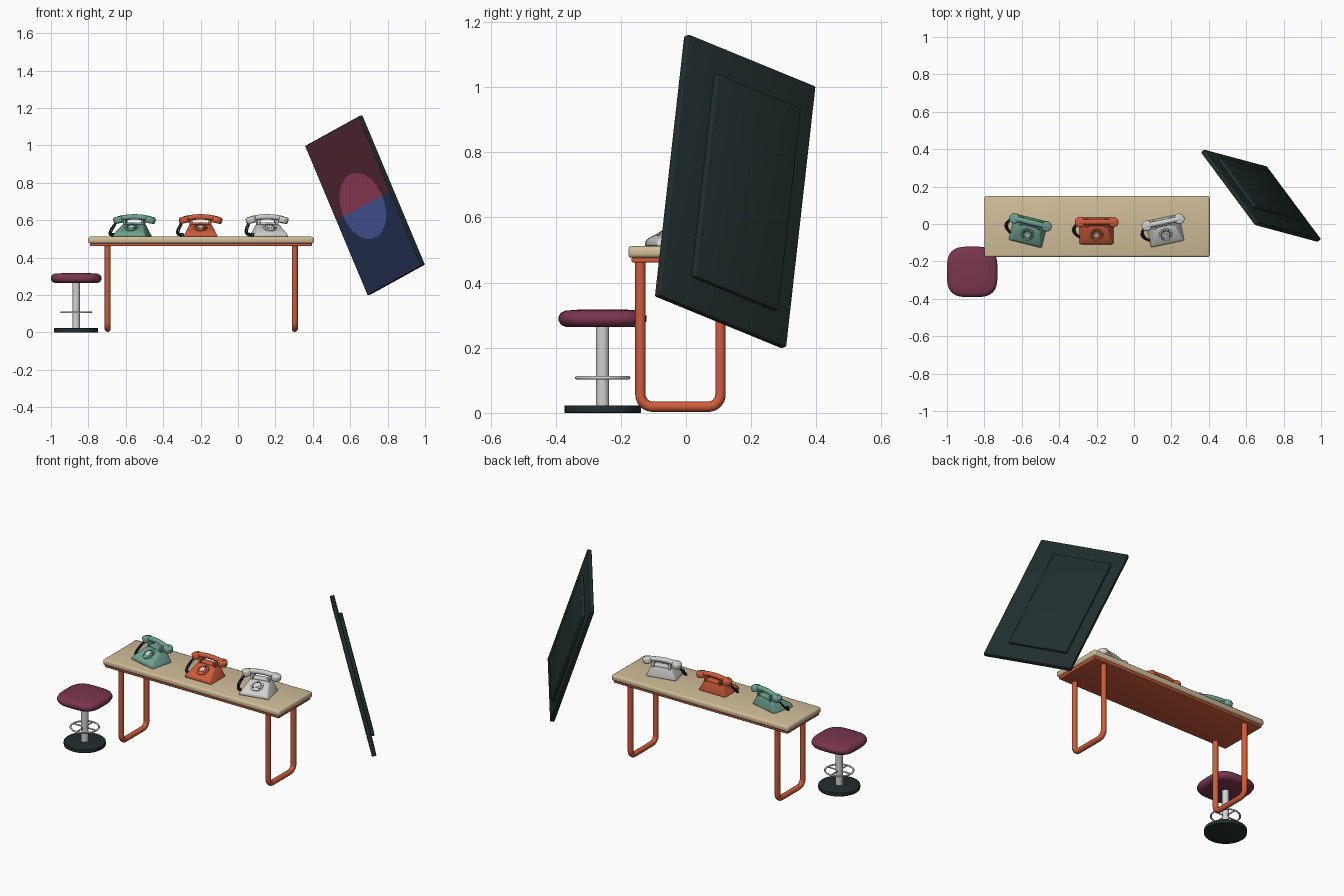
import bpy, bmesh, math
from mathutils import Matrix, Vector

cube = bpy.data.objects.get("Cube")
if cube:
    bpy.data.objects.remove(cube, do_unlink=True)


def material(name, *srgb):
    col = [c / 12.92 if c < 0.04 else ((c + 0.055) / 1.055) ** 2.4 for c in srgb] + [1]
    m = bpy.data.materials.new(name)
    m.use_nodes = True
    m.diffuse_color = col
    m.node_tree.nodes["Principled BSDF"].inputs["Base Color"].default_value = col
    return m


TEAL = material("teal", .43, .63, .56)
ORANGE = material("orange", .81, .36, .23)
WHITE = material("light grey", .82, .82, .81)
BEIGE = material("beige", .82, .74, .60)
PLUM = material("plum", .48, .21, .31)
DARK = material("dark green", .13, .18, .18)
MAROON = material("maroon", .37, .18, .23)
PINK = material("pink", .64, .27, .39)
NAVY = material("navy", .17, .22, .37)
BLUE = material("blue", .32, .40, .68)
I = Matrix.Identity(4)


def shade(ob):
    bpy.ops.object.select_all(action='DESELECT')
    ob.select_set(True)
    bpy.context.view_layer.objects.active = ob
    bpy.ops.object.shade_smooth_by_angle(angle=math.radians(40))


def finish(bm, name, mat, M=I, bevel=0, seg=3):
    bmesh.ops.recalc_face_normals(bm, faces=bm.faces)
    if bevel:
        edges = [e for e in bm.edges if e.calc_face_angle(0) > 0.5]
        bmesh.ops.bevel(bm, geom=edges, offset=bevel, segments=seg, profile=0.5,
                        affect='EDGES', clamp_overlap=True)
    bm.transform(M)
    me = bpy.data.meshes.new(name)
    bm.to_mesh(me)
    bm.free()
    me.materials.append(mat)
    ob = bpy.data.objects.new(name, me)
    bpy.context.collection.objects.link(ob)
    shade(ob)
    return ob


def box(name, lo, hi, mat, M=I, bevel=0):
    bm = bmesh.new()
    bmesh.ops.create_cube(bm, size=1)
    lo, hi = Vector(lo), Vector(hi)
    bm.transform(Matrix.Translation((lo + hi) / 2) @ Matrix.Diagonal((*(hi - lo), 1)))
    return finish(bm, name, mat, M, bevel)


def cylinder(name, r, z0, z1, mat, M=I, bevel=0, sides=32, r2=None):
    bm = bmesh.new()
    bmesh.ops.create_cone(bm, cap_ends=True, segments=sides, radius1=r,
                          radius2=r2 or r, depth=z1 - z0)
    bm.transform(Matrix.Translation((0, 0, (z0 + z1) / 2)))
    return finish(bm, name, mat, M, bevel)


def prism(name, outline, z0, z1, mat, M=I):
    bm = bmesh.new()
    face = bm.faces.new([bm.verts.new((x, y, z0)) for x, y in outline])
    new = bmesh.ops.extrude_face_region(bm, geom=[face])["geom"]
    for v in new:
        if isinstance(v, bmesh.types.BMVert):
            v.co.z = z1
    return finish(bm, name, mat, M)


def tube(name, points, r, mat, M=I, cyclic=False, res=3):
    cu = bpy.data.curves.new(name, 'CURVE')
    cu.dimensions = '3D'
    cu.bevel_depth = r
    cu.bevel_resolution = res
    cu.use_fill_caps = True
    sp = cu.splines.new('POLY')
    sp.points.add(len(points) - 1)
    for p, co in zip(sp.points, points):
        p.co = (*(M @ Vector(co)), 1)
    sp.use_cyclic_u = cyclic
    ob = bpy.data.objects.new(name, cu)
    bpy.context.collection.objects.link(ob)
    cu.materials.append(mat)
    bpy.ops.object.select_all(action='DESELECT')
    ob.select_set(True)
    bpy.context.view_layer.objects.active = ob
    bpy.ops.object.convert(target='MESH')
    shade(bpy.context.object)


def arc(cx, cy, r, a0, a1, n):
    return [(cx + r * math.cos(math.radians(a0 + (a1 - a0) * i / n)),
             cy + r * math.sin(math.radians(a0 + (a1 - a0) * i / n))) for i in range(n + 1)]


# Table top, apron and looped tube legs
box("table_top", (-.80, -.177, .476), (.405, .15, .512), BEIGE, bevel=.012)
box("table_apron", (-.79, -.167, .462), (.395, .14, .478), ORANGE, bevel=.004)
for side, x in (("right", -.697), ("left", .304)):
    loop = ([(-.14, .47)] + arc(-.102, .057, .038, 180, 270, 8)
            + arc(.068, .057, .038, 270, 360, 8) + [(.106, .47)])
    tube(side + "_leg_loop", [(x, y, z) for y, z in loop], .016, ORANGE, res=4)

# Stool: rounded-square cushion, column, foot ring and base
S = Matrix.Translation((-.865, -.256, 0))
cylinder("stool_base", .1175, 0, .023, DARK, S, bevel=.003)
cylinder("stool_column", .02, .02, .27, WHITE, S)
tube("stool_foot_ring", [(x, y, .108) for x, y in arc(0, 0, .08, 0, 360, 40)[:-1]],
     .005, WHITE, S, cyclic=True)
for name, d in (("foot_bar_x", (.08, 0)), ("foot_bar_y", (0, .08))):
    tube(name, [(-d[0], -d[1], .108), (d[0], d[1], .108)], .004, WHITE, S)


def rounded_square(r, z, n=48):
    pts = []
    for i in range(n):
        c, s = math.cos(math.tau * i / n), math.sin(math.tau * i / n)
        k = r / (abs(c) ** 3.4 + abs(s) ** 3.4) ** (1 / 3.4)
        pts.append((k * c, k * s, z))
    return pts


bm = bmesh.new()
rings = [[bm.verts.new(p) for p in rounded_square(r, z)] for r, z in
         ((.112, .264), (.127, .270), (.135, .283), (.135, .295), (.129, .307),
          (.115, .314), (.06, .318))]
for a, b in zip(rings, rings[1:]):
    for i in range(len(a)):
        j = (i + 1) % len(a)
        bm.faces.new((a[i], a[j], b[j], b[i]))
bm.faces.new(rings[0])
bm.faces.new(rings[-1])
finish(bm, "stool_seat", PLUM, S)

# Tilted screen: slab, raised back housing, painted front plates
right = Vector((.29, -.39, .16)).normalized()
up = Vector((-.335, .09, .80)).normalized()
out = right.cross(up).normalized()
P = Matrix((right, up, out)).transposed().to_4x4()
P.translation = (.679, .151, .68)
W, H = .256, .436
box("screen_slab", (-W, -H, -.0125), (W, H, .0125), DARK, P, bevel=.004)
box("screen_back_housing", (-.196, -.338, -.031), (.142, .338, -.01), DARK, P, bevel=.005)
w, h = W - .006, H - .006
for name, s, field, spot in (("upper", 1, MAROON, PINK), ("lower", -1, NAVY, BLUE)):
    prism(name + "_screen_field", [(-w, 0), (w, 0), (w, s * h), (-w, s * h)],
          .012, .0135, field, P)
    prism(name + "_screen_spot", arc(0, 0, .183, 0, 180 * s, 28), .013, .0145, spot, P)


# Telephones
def telephone(tag, x, turn, mat):
    M = Matrix.Translation((x, -.036, .511)) @ Matrix.Rotation(math.radians(turn), 4, 'Z')
    # Wedge body, narrower towards the top
    bm = bmesh.new()
    profile = ((-.073, 0), (-.071, .02), (-.052, .032), (.012, .066), (.062, .066), (.072, 0))
    ends = [[bm.verts.new((s * (.093 - .5 * z), y, z)) for y, z in profile] for s in (-1, 1)]
    for i in range(len(profile)):
        j = (i + 1) % len(profile)
        bm.faces.new((ends[0][i], ends[0][j], ends[1][j], ends[1][i]))
    for e in ends:
        bm.faces.new(e)
    finish(bm, tag + "_body", mat, M, bevel=.007)
    # Cradle prongs
    box(tag + "_cradle", (-.052, .025, .06), (.052, .06, .078), mat, M, bevel=.006)
    for s in (-1, 1):
        box(tag + "_prong", (s * .05 - .008, .018, .06), (s * .05 + .008, .066, .094),
            mat, M, bevel=.004)
    # Handset with round cups
    tube(tag + "_handset_grip", [(.092 * t, .046, .107 - .012 * t * t)
                                 for t in [i / 6 - 1 for i in range(13)]], .0145, mat, M, res=4)
    for s in (-1, 1):
        C = M @ Matrix.Translation((s * .088, .046, .092)) @ Matrix.Rotation(s * .2, 4, 'Y')
        cylinder(tag + "_handset_cup", .028, -.019, .016, mat, C, bevel=.009, sides=24)
    # Rotary dial on the sloping front
    D = M @ Matrix.Translation((0, -.021, .0485)) @ Matrix.Rotation(math.atan2(.034, .064), 4, 'X')
    cylinder(tag + "_dial", .036, -.004, .005, mat, D, bevel=.002)
    cylinder(tag + "_dial_centre", .013, .004, .007, WHITE, D, sides=20)
    for i in range(10):
        a = math.radians(30 * i - 40)
        hole = D @ Matrix.Translation((.025 * math.cos(a), .025 * math.sin(a), 0))
        cylinder(tag + "_dial_hole", .0052, .004, .0056, DARK, hole, sides=10)
    # Coiled cord hanging from handset to body
    a, b, c = Vector((-.098, .04, .075)), Vector((-.15, .0, .0)), Vector((-.088, -.035, .014))
    cord = []
    for i in range(97):
        t, q = i / 96, math.tau * i / 8
        mid = a * (1 - t) ** 2 + b * 2 * t * (1 - t) + c * t * t
        cord.append(mid + Vector((math.cos(q), .3 * math.sin(q), math.sin(q))) * .007)
    tube(tag + "_cord", cord, .003, DARK, M, res=1)


telephone("teal_phone", -.565, -14, TEAL)
telephone("orange_phone", -.2, 0, ORANGE)
telephone("grey_phone", .165, 12, WHITE)
